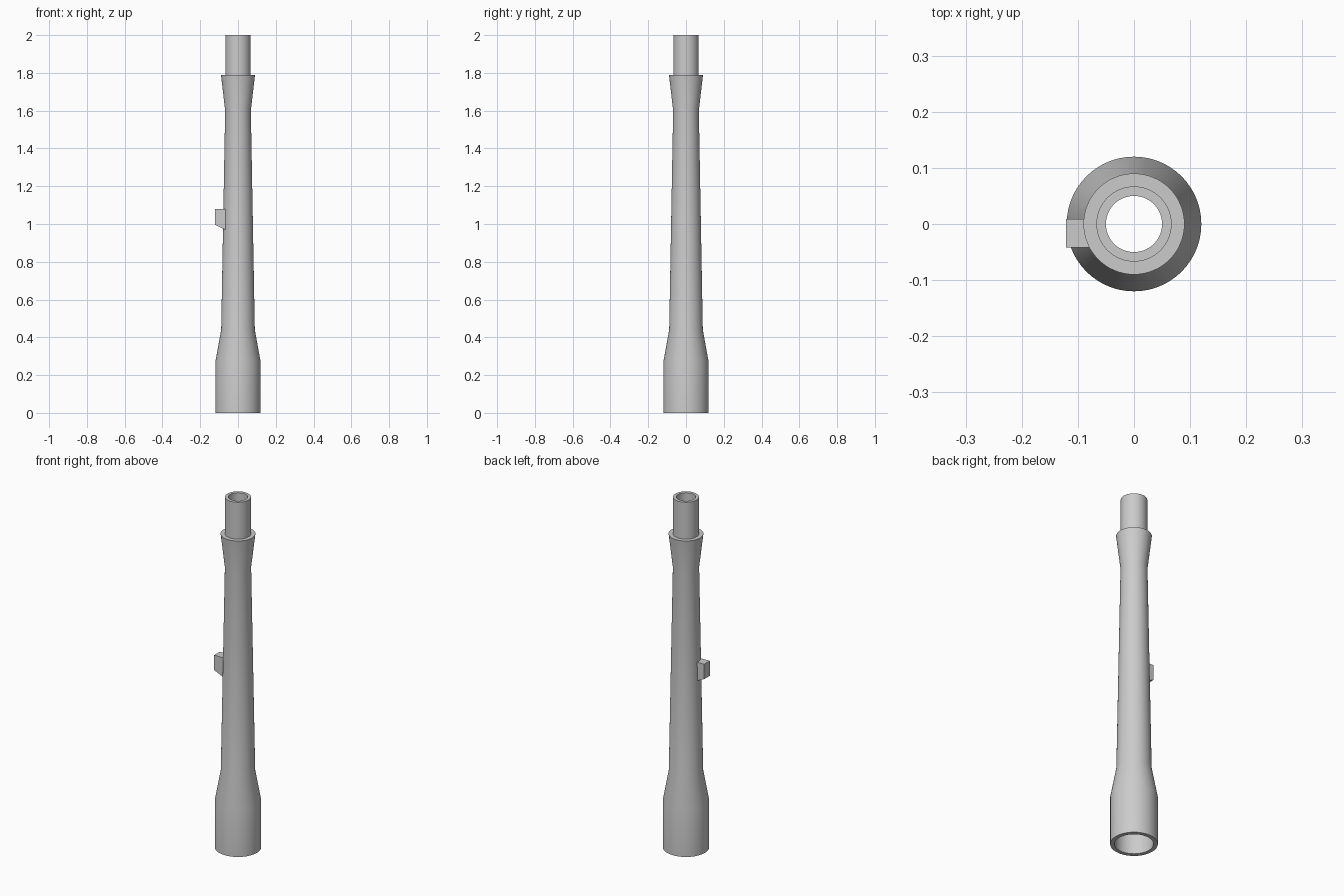
import bpy
import bmesh
import math

cube = bpy.data.objects.get("Cube")
if cube:
    bpy.data.objects.remove(cube, do_unlink=True)

# Single grey metal
metal = bpy.data.materials.new("grey metal")
metal.use_nodes = True
GREY = (0.6, 0.6, 0.6, 1.0)
metal.diffuse_color = GREY
metal.node_tree.nodes["Principled BSDF"].inputs["Base Color"].default_value = GREY


def finish(name, bm):
    """Turn a bmesh into a coloured object in the scene."""
    bmesh.ops.recalc_face_normals(bm, faces=bm.faces)
    mesh = bpy.data.meshes.new(name)
    bm.to_mesh(mesh)
    bm.free()
    mesh.materials.append(metal)
    obj = bpy.data.objects.new(name, mesh)
    bpy.context.collection.objects.link(obj)
    return obj


def lathe(name, profile, steps=64):
    """Spin a closed (radius, z) profile around the z axis."""
    bm = bmesh.new()
    verts = [bm.verts.new((r, 0, z)) for r, z in profile]
    edges = [bm.edges.new((a, b)) for a, b in zip(verts, verts[1:] + verts[:1])]
    bmesh.ops.spin(bm, geom=verts + edges, axis=(0, 0, 1), cent=(0, 0, 0),
                   angle=math.tau, steps=steps)
    bmesh.ops.remove_doubles(bm, verts=bm.verts, dist=1e-5)
    return finish(name, bm)


# Hollow barrel: wide socket, long taper, flared collar and narrow muzzle
outer = [(0.12, 0), (0.12, 0.27), (0.089, 0.44), (0.068, 1.60),
         (0.09, 1.79), (0.067, 1.79), (0.067, 2.0)]
inner = [(0.05, 2.0), (0.05, 1.60), (0.07, 0.44), (0.098, 0.27), (0.098, 0)]
barrel = lathe("barrel", outer + inner)

bpy.ops.object.select_all(action='DESELECT')
barrel.select_set(True)
bpy.context.view_layer.objects.active = barrel
bpy.ops.object.shade_smooth_by_angle(angle=math.radians(30))

# Side lug with a sloping underside, seated in the barrel wall
bm = bmesh.new()
side = [(-0.121, 0.995), (-0.063, 0.968), (-0.063, 1.08), (-0.121, 1.08)]
face = bm.faces.new([bm.verts.new((x, -0.042, z)) for x, z in side])
ext = bmesh.ops.extrude_face_region(bm, geom=[face], use_keep_orig=True)
moved = [v for v in ext["geom"] if isinstance(v, bmesh.types.BMVert)]
bmesh.ops.translate(bm, verts=moved, vec=(0, 0.051, 0))
finish("side_lug", bm)
